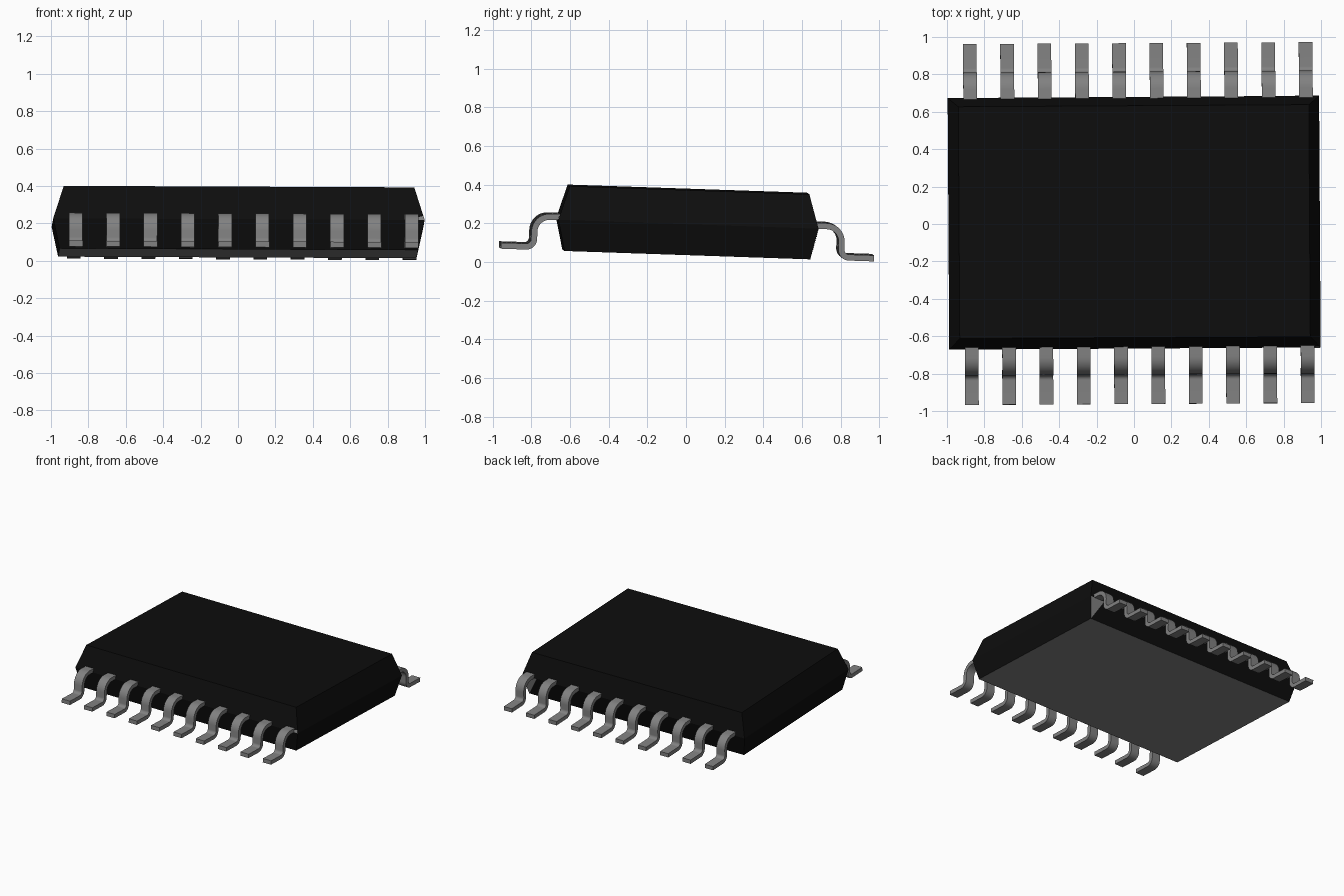
import bpy, bmesh, math
from mathutils import Matrix, Vector

cube = bpy.data.objects.get("Cube")
if cube:
    bpy.data.objects.remove(cube, do_unlink=True)


def material(name, v, rough):
    m = bpy.data.materials.new(name)
    m.diffuse_color = (v, v, v, 1)
    m.use_nodes = True
    bsdf = m.node_tree.nodes["Principled BSDF"]
    bsdf.inputs["Base Color"].default_value = (v, v, v, 1)
    bsdf.inputs["Roughness"].default_value = rough
    return m


BLACK = material("black_plastic", 0.004, 0.6)
METAL = material("grey_metal", 0.22, 0.5)

# The whole chip rests at a slight tilt
TILT = (Matrix.Rotation(math.radians(0.35), 4, 'Z')
        @ Matrix.Rotation(math.radians(0.25), 4, 'Y')
        @ Matrix.Rotation(math.radians(-1.95), 4, 'X'))


def add_object(name, bm, mats):
    me = bpy.data.meshes.new(name)
    bm.to_mesh(me)
    bm.free()
    for m in mats:
        me.materials.append(m)
    ob = bpy.data.objects.new(name, me)
    bpy.context.collection.objects.link(ob)
    ob.matrix_world = TILT
    return ob


# Package body: three rectangular sections (half x, half y, z), grey underside
SECTIONS = [(0.958, 0.636, 0.040), (0.993, 0.673, 0.200), (0.937, 0.620, 0.376)]
bm = bmesh.new()
rings = [[bm.verts.new((sx * hx, sy * hy, z))
          for sx, sy in ((-1, -1), (1, -1), (1, 1), (-1, 1))]
         for hx, hy, z in SECTIONS]
for low, high in zip(rings, rings[1:]):
    for i in range(4):
        j = (i + 1) % 4
        bm.faces.new((low[i], low[j], high[j], high[i]))
bm.faces.new(rings[-1])
bm.faces.new(rings[0][::-1]).material_index = 1
add_object("package_body", bm, [BLACK, METAL])


# Exposed metal slivers at the left corners of the package
def sliver(name, points, outward):
    bm = bmesh.new()
    a, b, c = (Vector(p) for p in points)
    n = (b - a).cross(c - a).normalized()
    if n.dot(Vector(outward)) < 0:
        b, c, n = c, b, -n
    bm.faces.new([bm.verts.new(p + n * 0.002) for p in (a, b, c)])
    add_object(name, bm, [METAL])


(bx, by, bz), (mx, my, mz), (tx, ty, tz) = SECTIONS
sliver("back_corner_sliver", [(mx, my, mz), (bx, by, bz), (mx - 0.13, my, mz)], (0, 1, 0))
k = 0.12
sliver("front_corner_sliver",
       [(mx, -my, mz), (mx - 0.1, -my, mz),
        (mx + (tx - mx) * k, -my + (my - ty) * k, mz + (tz - mz) * k)], (0, -1, 0))

# Gull-wing lead centreline (distance from middle, height)
SHOULDER, FOOT, STEM = 0.214, 0.056, 0.795
R1, R2, STEPS = 0.078, 0.04, 8
path = [(0.60, SHOULDER)]
for i in range(STEPS + 1):
    a = math.pi / 2 * i / STEPS
    path.append((STEM - R1 + R1 * math.sin(a), SHOULDER - R1 + R1 * math.cos(a)))
for i in range(STEPS + 1):
    a = math.pi / 2 * i / STEPS
    path.append((STEM + R2 - R2 * math.cos(a), FOOT + R2 - R2 * math.sin(a)))
path.append((0.965, FOOT))

# One ribbon per side, thickened and repeated along the package
COUNT, PITCH, WIDTH, THICK = 10, 0.1995, 0.073, 0.031
first_x = 0.025 - PITCH * (COUNT - 1) / 2
for name, side in (("front_leads", -1), ("back_leads", 1)):
    bm = bmesh.new()
    rows = [[bm.verts.new((first_x + s * WIDTH / 2, side * y, z)) for s in (-1, 1)]
            for y, z in path]
    for p, q in zip(rows, rows[1:]):
        bm.faces.new((p[0], p[1], q[1], q[0]))
    bmesh.ops.recalc_face_normals(bm, faces=bm.faces[:])
    ob = add_object(name, bm, [METAL])
    solid = ob.modifiers.new("thickness", 'SOLIDIFY')
    solid.thickness = THICK
    solid.offset = 0
    row = ob.modifiers.new("row", 'ARRAY')
    row.count = COUNT
    row.use_relative_offset = False
    row.use_constant_offset = True
    row.constant_offset_displace = (PITCH, 0, 0)
    # Bake the modifiers so that sharp edges can be marked by angle
    bpy.ops.object.select_all(action='DESELECT')
    ob.select_set(True)
    bpy.context.view_layer.objects.active = ob
    for m in [m.name for m in ob.modifiers]:
        bpy.ops.object.modifier_apply(modifier=m)
    bpy.ops.object.shade_smooth_by_angle(angle=math.radians(35))
